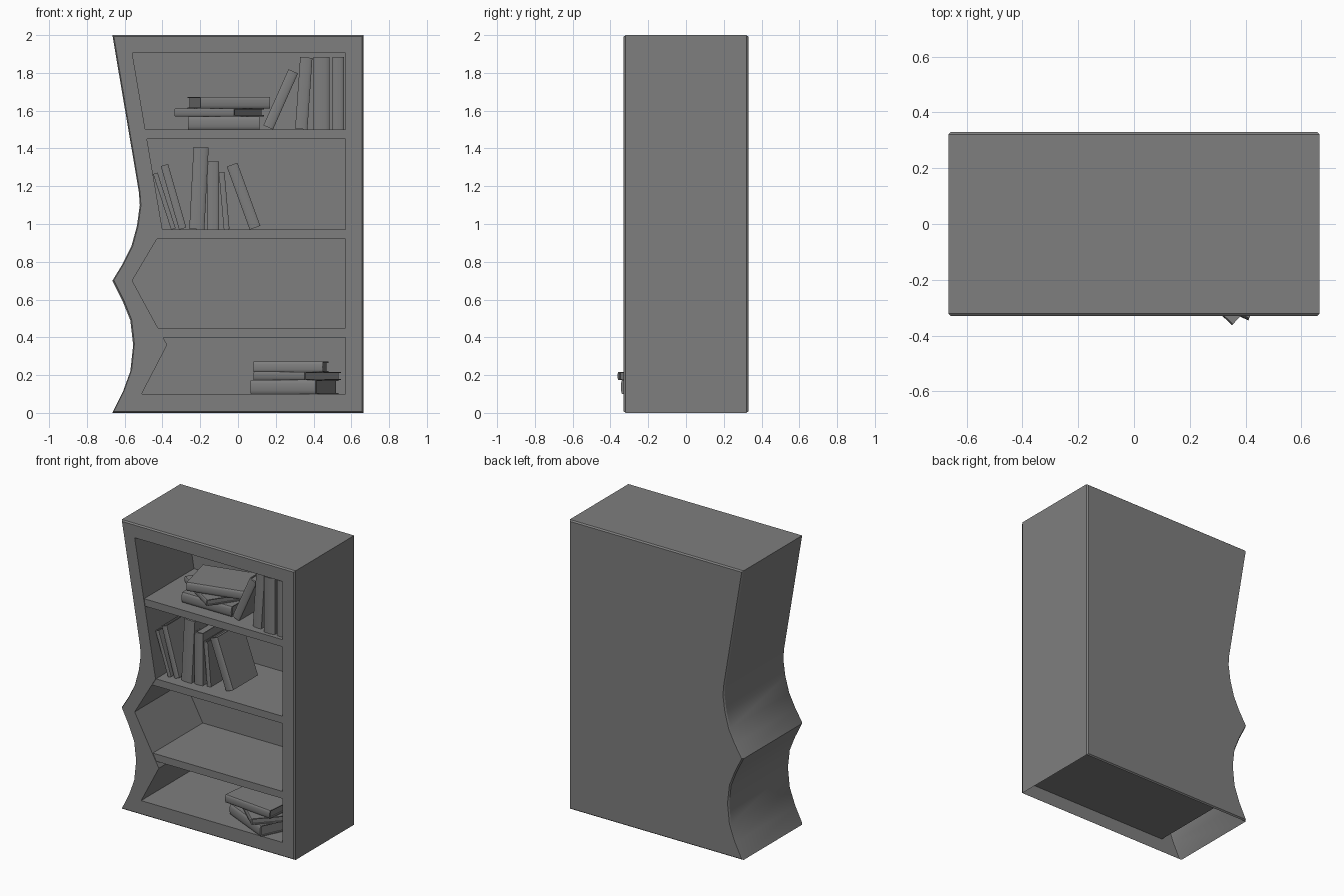
import bpy, bmesh
from math import radians, sin, cos, pi
from mathutils import Matrix

cube = bpy.data.objects.get("Cube")
if cube:
    bpy.data.objects.remove(cube)

grey = bpy.data.materials.new("plain grey")
grey.use_nodes = True
GREY = (0.21, 0.21, 0.21, 1)
grey.diffuse_color = GREY
grey.node_tree.nodes["Principled BSDF"].inputs["Base Color"].default_value = GREY


def finish(name, bm, matrix=Matrix()):
    bmesh.ops.recalc_face_normals(bm, faces=bm.faces)
    mesh = bpy.data.meshes.new(name)
    bm.to_mesh(mesh)
    bm.free()
    mesh.materials.append(grey)
    obj = bpy.data.objects.new(name, mesh)
    obj.matrix_world = matrix
    bpy.context.collection.objects.link(obj)
    bpy.ops.object.select_all(action='DESELECT')
    obj.select_set(True)
    bpy.context.view_layer.objects.active = obj
    bpy.ops.object.shade_smooth_by_angle(angle=radians(30))
    return obj


def add_loop(bm, points, y):
    return [bm.verts.new((x, y, z)) for x, z in points]


def bridge(bm, a, b, skip=()):
    for i in range(len(a)):
        if i not in skip:
            j = (i + 1) % len(a)
            bm.faces.new((a[i], a[j], b[j], b[i]))


def prism(bm, points, depth_from, depth_to):
    a, b = add_loop(bm, points, depth_from), add_loop(bm, points, depth_to)
    bridge(bm, a, b)
    bm.faces.new(a)
    bm.faces.new(b)


# Cabinet outlines in x and z: wavy outer side, angular opening
OUTER = [(0.665, 0), (0.665, 2), (-0.665, 2), (-0.54, 1.26), (-0.525, 1.17),
         (-0.52, 1.1), (-0.535, 0.99), (-0.565, 0.88), (-0.61, 0.79), (-0.665, 0.7),
         (-0.61, 0.59), (-0.57, 0.49), (-0.555, 0.36), (-0.57, 0.22),
         (-0.61, 0.11), (-0.665, 0)]
OPENING = [(0.57, 0.1), (0.57, 1.905), (-0.56, 1.905), (-0.4, 0.97),
           (-0.56, 0.7), (-0.375, 0.36), (-0.51, 0.1)]
FRONT, BACK, CHAMFER = -0.33, 0.33, 0.01
INNER_BACK = 0.22

# Cabinet shell with chamfered rims, a recessed interior and an open underside
bm = bmesh.new()
rim = [(x * 0.988, 1 + (z - 1) * 0.992) for x, z in OUTER]
loops = [add_loop(bm, pts, y) for pts, y in
         ((rim, FRONT), (OUTER, FRONT + CHAMFER), (OUTER, BACK - CHAMFER), (rim, BACK))]
bridge(bm, loops[0], loops[1])
bridge(bm, loops[1], loops[2], skip=(len(OUTER) - 1,))
bridge(bm, loops[2], loops[3])
bm.faces.new(loops[3])
mouth, rear = add_loop(bm, OPENING, FRONT), add_loop(bm, OPENING, INNER_BACK)
bridge(bm, mouth, rear)
bm.faces.new(rear)
edges = [bm.edges.get((ring[i - 1], ring[i])) for ring in (loops[0], mouth) for i in range(len(ring))]
bmesh.ops.triangle_fill(bm, edges=edges, use_beauty=True, use_dissolve=False)
finish("cabinet", bm)


def opening_left(z):
    for (x1, z1), (x2, z2) in zip(OPENING[2:], OPENING[3:]):
        if z2 <= z <= z1:
            return x2 + (x1 - x2) * (z - z2) / (z1 - z2)


# Shelves trimmed to the slanted side
for name, top in (("lower_shelf", 0.45), ("middle_shelf", 0.97), ("upper_shelf", 1.5)):
    low = top - 0.05
    bm = bmesh.new()
    prism(bm, [(opening_left(low), low), (0.57, low), (0.57, top), (opening_left(top), top)],
          FRONT + 0.005, INNER_BACK)
    finish(name, bm)


# A book: rounded spine with two boards around a page block, standing on z = 0
def book(name, thick, height, depth, matrix):
    bm = bmesh.new()
    h, b, lip = thick / 2, min(0.006, thick / 6), 0.01
    spine = [(-h * cos(pi * i / 6), -0.12 * thick * sin(pi * i / 6)) for i in range(7)]
    cover = spine + [(h, depth), (h - b, depth), (h - b, b), (b - h, b), (b - h, depth), (-h, depth)]
    bottom = [bm.verts.new((x, y, 0)) for x, y in cover]
    top = [bm.verts.new((x, y, height)) for x, y in cover]
    bridge(bm, bottom, top)
    bm.faces.new(bottom)
    bm.faces.new(top)
    prism(bm, [(b - h, lip), (h - b, lip), (h - b, height - lip), (b - h, height - lip)],
          b, depth - lip)
    finish(name, bm, matrix)


# Standing books: base x, lean in degrees, thickness, height, front y
ROWS = {
    "upper_book": (1.5, [(0.16, 24, 0.055, 0.325, -0.25), (0.335, 4, 0.065, 0.38, -0.27),
                         (0.443, 0, 0.085, 0.385, -0.29), (0.53, 0, 0.06, 0.385, -0.29)]),
    "middle_book": (0.97, [(-0.342, -18, 0.025, 0.31, -0.26), (-0.293, -16, 0.04, 0.35, -0.25),
                           (-0.218, 3, 0.08, 0.435, -0.25), (-0.132, 0, 0.065, 0.36, -0.24),
                           (-0.06, -5, 0.03, 0.305, -0.23), (0.09, -20, 0.06, 0.355, -0.22)]),
}
for name, (z, row) in ROWS.items():
    for n, (x, lean, thick, height, y) in enumerate(row, 1):
        a = radians(lean)
        place = Matrix.Translation((x, y, z + abs(sin(a)) * thick / 2)) @ Matrix.Rotation(a, 4, 'Y')
        book(f"{name}_{n}", thick, height, 0.27, place)

# Lying books, bottom to top: centre x, turn in degrees, thickness, length
STACKS = {
    "upper_stack": (1.5, -0.09, [(-0.075, 0, 0.07, 0.38), (-0.098, -34, 0.042, 0.38),
                                 (-0.05, 14, 0.06, 0.38)]),
    "lower_stack": (0.1, -0.13, [(0.3, -25, 0.074, 0.38), (0.315, -43, 0.042, 0.37),
                                 (0.28, -6, 0.055, 0.37)]),
}
for name, (z, y, stack) in STACKS.items():
    for n, (x, turn, thick, length) in enumerate(stack, 1):
        place = (Matrix.Translation((x, y, z + thick / 2)) @ Matrix.Rotation(radians(turn), 4, 'Z')
                 @ Matrix.Translation((-length / 2, -0.14, 0)) @ Matrix.Rotation(radians(90), 4, 'Y'))
        book(f"{name}_book_{n}", thick, length, 0.28, place)
        z += thick
